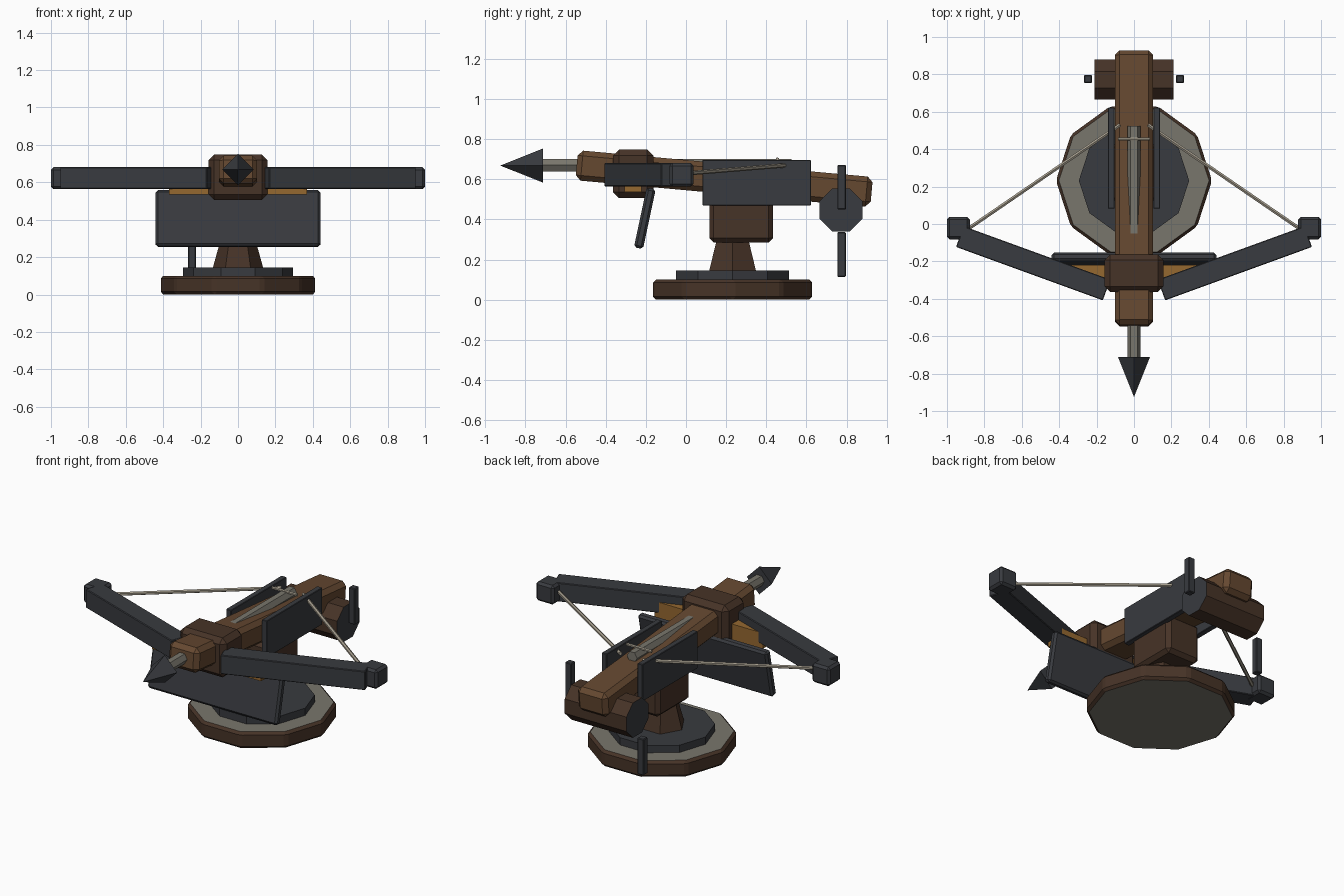
import bpy, bmesh
from math import radians, pi, cos
from mathutils import Vector, Matrix

if "Cube" in bpy.data.objects:
    bpy.data.objects.remove(bpy.data.objects["Cube"])


def material(name, rgb):
    m = bpy.data.materials.new(name)
    m.diffuse_color = (*rgb, 1)
    m.use_nodes = True
    m.node_tree.nodes["Principled BSDF"].inputs["Base Color"].default_value = m.diffuse_color
    return m


IRON = material("iron", (0.04, 0.043, 0.05))
WOOD = material("wood", (0.13, 0.065, 0.03))
DARK_WOOD = material("dark_wood", (0.062, 0.033, 0.02))
STONE = material("stone", (0.19, 0.18, 0.15))
STRING = material("string", (0.38, 0.34, 0.27))
BRONZE = material("bronze", (0.3, 0.14, 0.03))


def finish(bm, name, mat, bevel=0.0, cap=None, axis=2):
    """Bevel, optionally recolour the flat end caps, and link the part."""
    if bevel:
        bmesh.ops.bevel(bm, geom=bm.edges[:], offset=bevel, segments=1, affect='EDGES')
    bm.normal_update()
    me = bpy.data.meshes.new(name)
    me.materials.append(mat)
    if cap:
        me.materials.append(cap)
        for f in bm.faces:
            if abs(f.normal[axis]) > 0.99:
                f.material_index = 1
    bm.to_mesh(me)
    bm.free()
    ob = bpy.data.objects.new(name, me)
    bpy.context.collection.objects.link(ob)
    return ob


def box(name, mat, loc, size, bevel=0.0, rot=(0, 0, 0)):
    bm = bmesh.new()
    bmesh.ops.create_cube(bm, size=1)
    bmesh.ops.scale(bm, vec=size, verts=bm.verts)
    ob = finish(bm, name, mat, bevel)
    ob.location, ob.rotation_euler = loc, rot
    return ob


def rod(name, mat, a, b, r1, r2=None, sides=6, spin=0.0, bevel=0.0, cap=None):
    """Prism or cone running from point a to point b."""
    a, b = Vector(a), Vector(b)
    bm = bmesh.new()
    bmesh.ops.create_cone(bm, cap_ends=True, segments=sides, radius1=r1,
                          radius2=r1 if r2 is None else r2, depth=(b - a).length,
                          matrix=Matrix.Rotation(spin, 4, 'Z'))
    ob = finish(bm, name, mat, bevel, cap)
    ob.location = (a + b) / 2
    ob.rotation_euler = (b - a).to_track_quat('Z', 'Y').to_euler()
    return ob


# Turntable and pedestal
def upright(name, mat, z0, z1, r1, r2, sides, bevel=0.0, cap=None):
    bm = bmesh.new()
    bmesh.ops.create_cone(bm, cap_ends=True, segments=sides, radius1=r1, radius2=r2, depth=z1 - z0)
    # put a vertex on the +x axis
    x = max(bm.verts, key=lambda v: v.co.x)
    bmesh.ops.rotate(bm, verts=bm.verts, matrix=Matrix.Rotation(-Vector((x.co.x, x.co.y)).angle_signed(Vector((1, 0))) * -1, 3, 'Z')
                     if abs(x.co.y) > 1e-4 else Matrix.Identity(3))
    ob = finish(bm, name, mat, bevel, cap)
    ob.location = (0, 0.232, (z0 + z1) / 2)


upright("base", DARK_WOOD, 0, 0.1, 0.417, 0.417, 10, 0.015, STONE)
upright("turntable", IRON, 0.1, 0.145, 0.295, 0.295, 10)
upright("pedestal", DARK_WOOD, 0.145, 0.31, 0.134, 0.088, 6)
box("yoke_block", DARK_WOOD, (0, 0.275, 0.405), (0.23, 0.318, 0.24), 0.022)

# Stock, tilted nose-up, with collar and cross bar
box("stock", WOOD, (0, 0.19, 0.603), (0.205, 1.475, 0.15), 0.026, (radians(-5.2), 0, 0))
box("collar", DARK_WOOD, (0, -0.263, 0.627), (0.315, 0.2, 0.243), 0.03)
box("cross_bar", BRONZE, (0, -0.263, 0.583), (0.74, 0.085, 0.095))

# Front shield
box("shield", IRON, (0, -0.205, 0.406), (0.88, 0.046, 0.305), 0.012, (radians(-12), 0, 0))

# Mirrored cheek plates, bow arms, tips and strings
for s, side in ((-1, "left"), (1, "right")):
    box(f"{side}_cheek_plate", IRON, (s * 0.122, 0.352, 0.583), (0.035, 0.54, 0.227), 0.003)
    box(f"{side}_bow_arm", IRON, (s * 0.539, -0.21, 0.623), (0.835, 0.118, 0.116), 0.004,
        (0, 0, s * radians(20)))
    box(f"{side}_bow_tip", IRON, (s * 0.939, -0.022, 0.622), (0.122, 0.12, 0.118), 0.014)
    rod(f"{side}_string", STRING, (s * 0.9, -0.035, 0.626), (s * 0.075, 0.53, 0.672), 0.011)

# Bolt lying level on the stock
rod("bolt_shaft", STONE, (0, -0.72, 0.67), (0, 0.525, 0.67), 0.035, sides=6, spin=pi / 2)
rod("bolt_head", IRON, (0, -0.712, 0.668), (0, -0.925, 0.668), 0.085, 0.0, sides=4)
rod("string_catch", STRING, (-0.085, 0.455, 0.7), (0.085, 0.455, 0.7), 0.009)

# Windlass drum and its two opposed handles
rod("windlass_drum", DARK_WOOD, (-0.21, 0.772, 0.447), (0.21, 0.772, 0.447),
    0.107 / cos(pi / 8), sides=8, spin=pi / 8, cap=IRON)
box("right_handle", IRON, (0.246, 0.775, 0.56), (0.042, 0.042, 0.222), 0.004)
box("left_handle", IRON, (-0.246, 0.775, 0.225), (0.042, 0.042, 0.222), 0.004)
